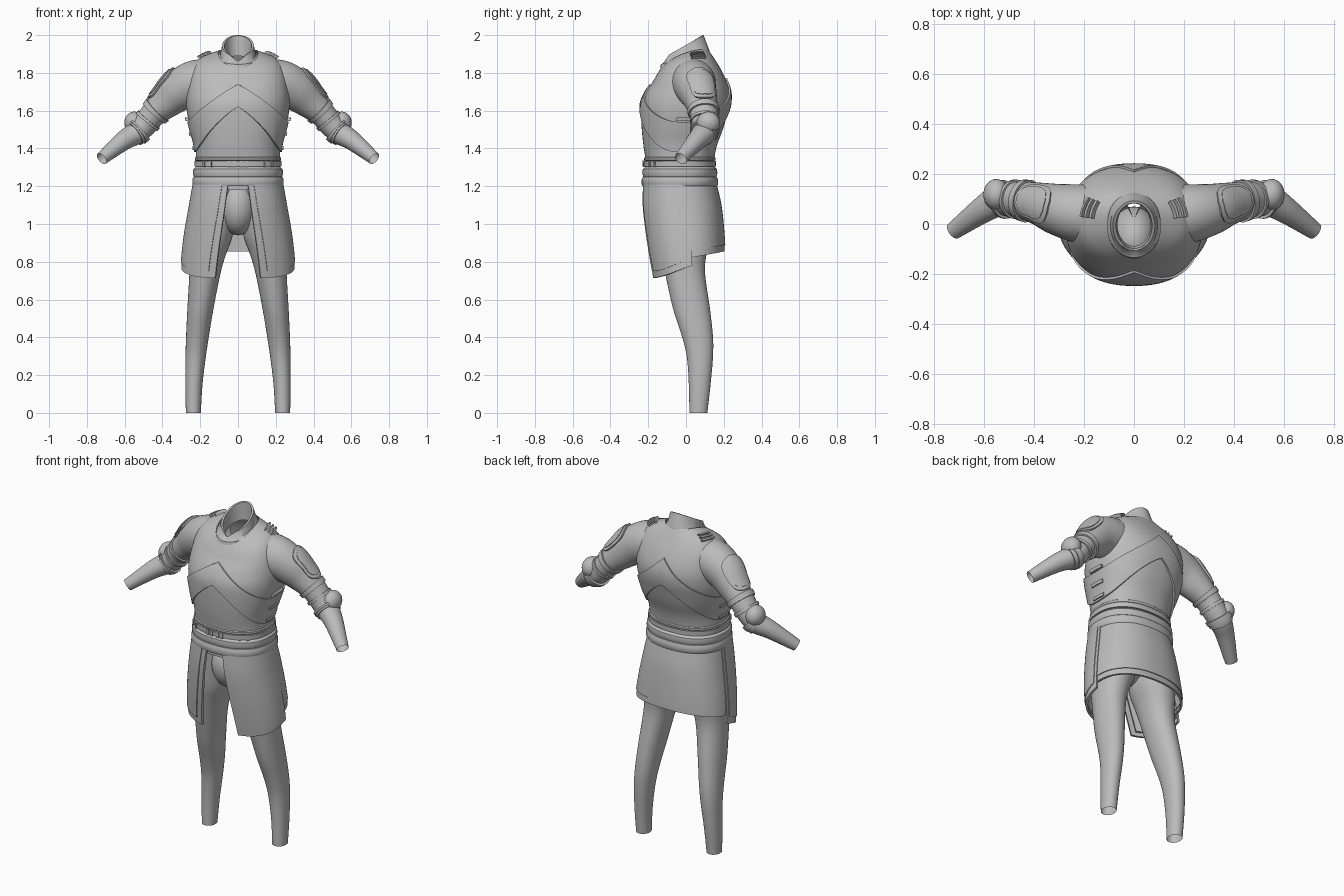
import bpy, bmesh, math
from mathutils import Vector

cube = bpy.data.objects.get("Cube")
if cube:
    bpy.data.objects.remove(cube)

grey = bpy.data.materials.new("plain grey")
grey.use_nodes = True
grey.diffuse_color = (0.5, 0.5, 0.5, 1)
grey.node_tree.nodes["Principled BSDF"].inputs["Base Color"].default_value = (0.5, 0.5, 0.5, 1)
PI = math.pi


def lerp(a, b, t):
    return a + (b - a) * t


def smooth(table, key):
    """Cubic interpolation of table rows; the first column is the key."""
    key = min(max(key, table[0][0]), table[-1][0])
    i = 0
    while i < len(table) - 2 and key > table[i + 1][0]:
        i += 1

    def slope(k, c):
        p, q = table[max(k - 1, 0)], table[min(k + 1, len(table) - 1)]
        return (q[c] - p[c]) / (q[0] - p[0])
    a, b = table[i], table[i + 1]
    h = b[0] - a[0]
    t = (key - a[0]) / h
    return [(2*t**3 - 3*t*t + 1) * a[c] + (t**3 - 2*t*t + t) * h * slope(i, c)
            + (3*t*t - 2*t**3) * b[c] + (t**3 - t*t) * h * slope(i + 1, c)
            for c in range(1, len(a))]


def finish(name, bm):
    bmesh.ops.recalc_face_normals(bm, faces=bm.faces)
    mesh = bpy.data.meshes.new(name)
    bm.to_mesh(mesh)
    bm.free()
    ob = bpy.data.objects.new(name, mesh)
    bpy.context.collection.objects.link(ob)
    mesh.materials.append(grey)
    bpy.ops.object.select_all(action='DESELECT')
    ob.select_set(True)
    bpy.context.view_layer.objects.active = ob
    bpy.ops.object.shade_smooth_by_angle(angle=math.radians(35))
    return ob


def grid(name, rows, closed=False, pair=False):
    """Skin rows of points; a pair also gets its mirror image."""
    for side, s in (("left_", 1), ("right_", -1)) if pair else (("", 1),):
        bm = bmesh.new()
        vs = [[bm.verts.new((p[0] * s, p[1], p[2])) for p in r] for r in rows]
        n = len(rows[0])
        for r, q in zip(vs, vs[1:]):
            for j in range(n if closed else n - 1):
                k = (j + 1) % n
                bm.faces.new((r[j], r[k], q[k], q[j]))
        finish(side + name, bm)


def plate(name, fn, off, nu=16, nv=8, closed=False, pair=False, base=-0.003):
    """Raised plate over fn(u, v, off) with a rim down to the surface below."""
    us = [(i / nu, off) for i in range(nu if closed else nu + 1)]
    if not closed:
        us = [(0, base)] + us + [(1, base)]
    vs = [(0, base)] + [(i / nv, off) for i in range(nv + 1)] + [(1, base)]
    grid(name, [[fn(u, v, min(a, b)) for u, a in us] for v, b in vs], closed, pair)


def oval(a, w, yf, yb, off=0, power=0.87):
    c, s = math.cos(a), math.sin(a)
    return (math.copysign(abs(c) ** power, c) * (w + off),
            (yf + yb) / 2 + math.copysign(abs(s) ** power, s) * ((yb - yf) / 2 + off))


# Torso: front height, back height, side lift, half width, front y, back y
TORSO = [(1.18, 1.18, 0, .222, -.215, .15), (1.34, 1.34, 0, .222, -.215, .15),
         (1.42, 1.42, 0, .228, -.226, .165), (1.50, 1.50, 0, .25, -.234, .195),
         (1.58, 1.58, 0, .268, -.238, .218), (1.64, 1.64, 0, .274, -.236, .232),
         (1.70, 1.71, .01, .27, -.212, .23), (1.75, 1.79, .04, .25, -.178, .20),
         (1.79, 1.86, .05, .20, -.155, .16), (1.83, 1.92, .03, .105, -.13, .12)]


def torso(a, t, off=0):
    zb, lift, w, yf, yb = smooth(TORSO, t)
    x, y = oval(a, w, yf, yb, off)
    k = (y - yf) / (yb - yf)
    return x, y, lerp(t, zb, k) + lift * math.cos(a) ** 2 + (off if t > 1.74 else 0)


N = 80
RING = [2 * PI * i / N for i in range(N)]
grid("torso_shell", [[torso(a, lerp(1.18, 1.83, i / 40)) for a in RING] for i in range(41)], True)


# Chevron band round the chest and back
def chevron(u, v, off):
    a = 2 * PI * u
    d = abs(math.cos(a))
    return torso(a, lerp(1.74 - .20 * d, 1.62 - .24 * d, v), off)


plate("chevron_band", chevron, .009, N, 8, True)


# Belt, sash and their fittings
def ring(name, profile):
    grid(name, [[torso(a, t, off) for a in RING] for t, off in profile], True)


ring("belt", [(1.305, 0), (1.305, .009), (1.333, .009), (1.333, 0)])
ring("waist_edge", [(1.333, 0), (1.338, .006), (1.35, .006), (1.355, 0)])
ring("upper_sash", [(1.25, 0), (1.252, .012), (1.27, .018), (1.29, .015), (1.304, 0)])
ring("lower_sash", [(1.2, 0), (1.2, .014), (1.21, .02), (1.235, .02), (1.25, .014), (1.256, 0)])


def torso_tab(name, a0, a1, t0, t1, off):
    plate(name, lambda u, v, o: torso(lerp(a0, a1, u), lerp(t0, t1, v), o), off, 6, 2, pair=True)


for i, d in enumerate((.06, .16, .62, .85)):
    torso_tab(f"belt_fitting_{i}", d - .03 - PI / 2, d + .03 - PI / 2, 1.302, 1.336, .015)
for i, t in enumerate((1.40, 1.475, 1.555)):
    torso_tab(f"side_lace_{i}", -.12, .2, t - .009, t + .009, .016)
for i, t in enumerate((1.786, 1.795, 1.804)):
    torso_tab(f"shoulder_lace_{i}", .12, .6, t, t + .004, .012)

# Slanted collar, open at the throat
COLLAR = [(.112, -.138, .125, 1.828, 1.912, 0), (.108, -.134, .122, 1.845, 1.925, 0),
          (.094, -.125, .116, 1.853, 1.94, .005), (.084, -.106, .093, 1.888, 2.0, .025),
          (.072, -.098, .083, 1.888, 1.997, .03), (.066, -.088, .082, 1.82, 1.89, .0)]


def collar(a, w, yf, yb, zf, zb, dip):
    x, y = oval(a, w, yf, yb, 0, 1)
    notch = max(0, 1 - abs(a - 1.5 * PI) / .6)
    return x, y, lerp(zf, zb, (y - yf) / (yb - yf)) - dip * notch


grid("collar", [[collar(a, *row) for a in RING] for row in COLLAR], True)

# Sleeves: position along arm, centre, depth radius, height radius
ARM = [(0, .17, .035, 1.75, .12, .125), (.15, .24, .045, 1.74, .115, .122),
       (.3, .31, .06, 1.705, .102, .11), (.45, .375, .08, 1.65, .086, .09),
       (.6, .445, .095, 1.585, .074, .07), (.7, .50, .10, 1.52, .068, .065),
       (.78, .545, .092, 1.478, .064, .06), (.85, .60, .06, 1.445, .054, .052),
       (1, .722, -.028, 1.346, .035, .034)]


def arm(a, t, off=0):
    x, y, z, ry, rz = smooth(ARM, t)
    axis = (Vector(smooth(ARM, t + .04)[:3]) - Vector(smooth(ARM, t - .04)[:3])).normalized()
    depth = Vector((0, 0, 1)).cross(axis).normalized()
    up = axis.cross(depth)
    return Vector((x, y, z)) + up * math.cos(a) * (rz + off) + depth * math.sin(a) * (ry + off)


ARC = [2 * PI * i / 40 for i in range(40)]
grid("sleeve", [[arm(a, i / 40) for a in ARC] for i in range(41)], True, True)


def arm_band(name, t0, t1, off):
    plate(name, lambda u, v, o: arm(2 * PI * u, lerp(t0, t1, v), o), off, 40, 4, True, True)


arm_band("upper_arm_cuff", .56, .60, .009)
arm_band("elbow_strap_upper", .65, .67, .008)
arm_band("elbow_strap", .735, .765, .012)
arm_band("elbow_strap_edge", .765, .785, .007)


# Outer arm guards with rounded corners
def guard(width, t0, t1):
    def fn(u, v, off):
        half = width * max(.3, (1 - abs(2 * v - 1) ** 4) ** .4)
        return arm(lerp(-half, half, u), lerp(t0, t1, v), off)
    return fn


plate("arm_guard", guard(.78, .25, .55), .011, 14, 14, pair=True)
plate("arm_guard_face", guard(.62, .275, .525), .015, 14, 14, pair=True)

# Elbow cups
for side, s in (("left", 1), ("right", -1)):
    bm = bmesh.new()
    bmesh.ops.create_uvsphere(bm, u_segments=28, v_segments=16, radius=1)
    for v in bm.verts:
        v.co = Vector((s * (.55 + v.co.x * .052), .118 + v.co.y * .062, 1.535 + v.co.z * .06))
    finish(side + "_elbow_cup", bm)

# Skirt: height, half width, front y, back y
SKIRT = [(.70, .292, -.172, .198), (.82, .287, -.192, .204), (.95, .272, -.21, .198),
         (1.1, .246, -.224, .182), (1.22, .225, -.22, .155)]


def skirt(a, z, off):
    w, yf, yb = smooth(SKIRT, z)
    return (*oval(a, w, yf, yb, off), z)


def front_panel(m):
    """Front and side panel, with a margin m from its edges."""
    def fn(u, v, off):
        d = lerp(.18 + .18 * v + m * 3.5, 1.66 - m * 2, u)
        z = lerp(1.22, .715 + .065 * u * u + m, v)
        return skirt(d - PI / 2, z, off)
    return fn


def back_panel(m):
    def fn(u, v, off):
        return skirt(lerp(-.25, PI + .25, u), lerp(1.22, .81 + .045 * math.sin(PI * u) + m, v), off)
    return fn


plate("front_skirt_panel", front_panel(0), .01, 30, 16, pair=True)
plate("front_skirt_face", front_panel(.035), .014, 30, 16, pair=True)
plate("back_skirt_panel", back_panel(0), .001, 48, 14, base=-.012)
plate("back_skirt_face", back_panel(.035), .006, 48, 14)

# Trouser legs: height, inner x, outer x, front y, back y
LEG = [(0, .197, .276, .018, .113), (.15, .188, .279, .015, .13), (.3, .17, .278, .004, .143),
       (.4, .155, .275, -.02, .143), (.55, .13, .268, -.068, .127), (.75, .09, .257, -.113, .10),
       (.85, .06, .257, -.135, .11), (.93, .03, .25, -.15, .13), (1.2, .0, .20, -.17, .12)]


def leg(a, z):
    x0, x1, yf, yb = smooth(LEG, z)
    x, y = oval(a, (x1 - x0) / 2, yf, yb, 0, .95)
    return x + (x0 + x1) / 2, y, z


grid("trouser_leg", [[leg(a, 1.2 * i / 36) for a in ARC] for i in range(37)], True, True)

# Rounded front of the trousers between the skirt panels
bm = bmesh.new()
bmesh.ops.create_uvsphere(bm, u_segments=32, v_segments=20, radius=1)
for v in bm.verts:
    v.co = Vector((v.co.x * .1, -.06 + v.co.y * .13, 1.09 + v.co.z * .15))
finish("trouser_front", bm)
